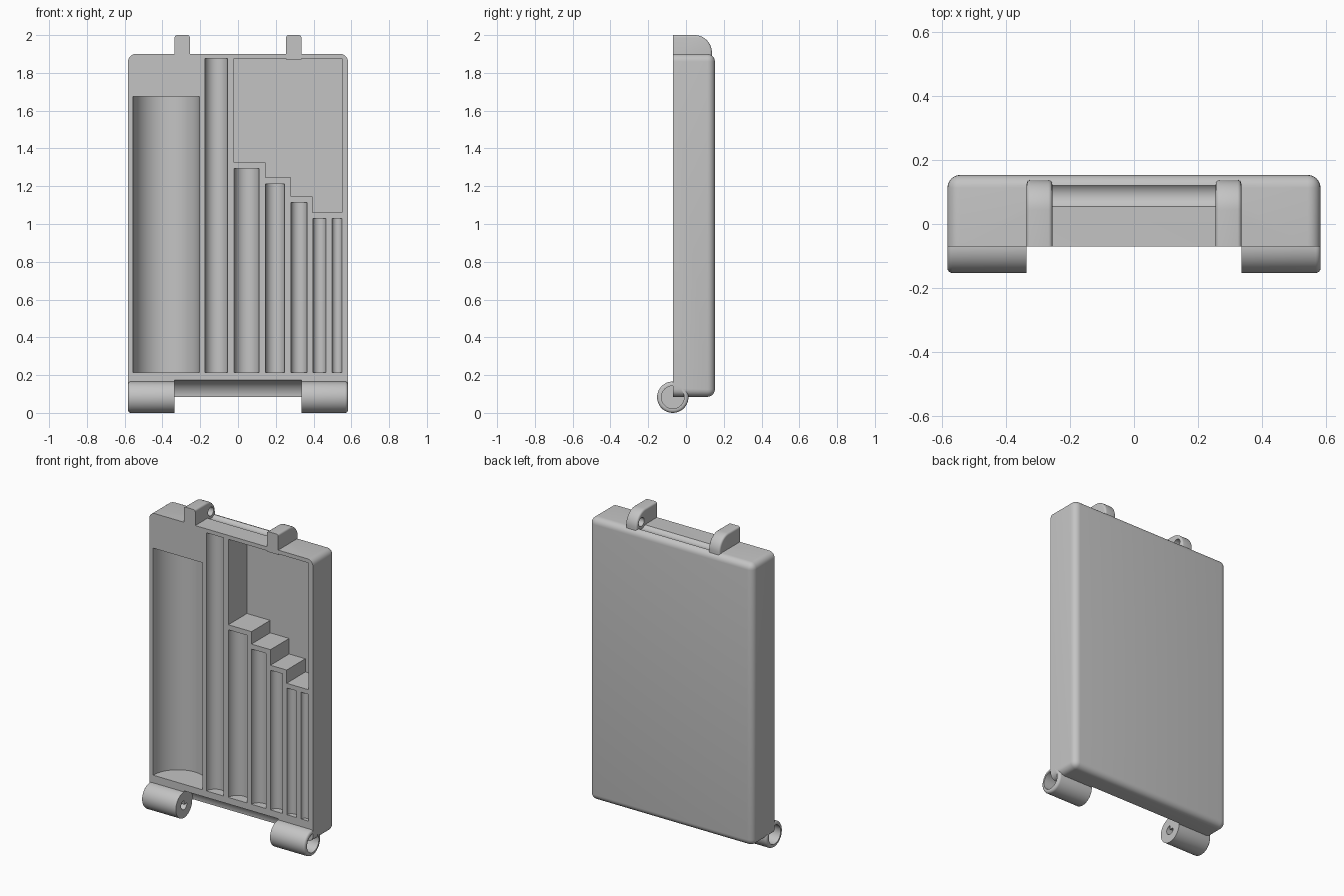
import bpy, bmesh, math
from mathutils import Matrix, Vector

if "Cube" in bpy.data.objects:
    bpy.data.objects.remove(bpy.data.objects["Cube"])

FRONT, BACK, HALF = -0.07, 0.153, 0.582      # case depth limits and half width
BOTTOM, TOP = 0.085, 1.9
HINGE = (FRONT, 0.083)                       # hinge axis (y, z)
PIN = (0.088, 1.93)                          # latch pin axis (y, z)

grey = bpy.data.materials.new("plain grey")
grey.diffuse_color = (0.55, 0.55, 0.55, 1)
grey.use_nodes = True
grey.node_tree.nodes["Principled BSDF"].inputs["Base Color"].default_value = grey.diffuse_color


def finish(bm, name):
    bmesh.ops.recalc_face_normals(bm, faces=bm.faces[:])
    mesh = bpy.data.meshes.new(name)
    bm.to_mesh(mesh)
    bm.free()
    mesh.materials.append(grey)
    ob = bpy.data.objects.new(name, mesh)
    bpy.context.collection.objects.link(ob)
    return ob


def prism(name, points, axis, a, b, bevel=0, rule=None, segments=6):
    """Extrude a 2D outline along x (points are y,z) or y (points are x,z)."""
    bm = bmesh.new()
    put = (lambda p: (a, p[0], p[1])) if axis == 'x' else (lambda p: (p[0], a, p[1]))
    face = bm.faces.new([bm.verts.new(put(p)) for p in points])
    res = bmesh.ops.extrude_face_region(bm, geom=[face])
    move = Vector((b - a, 0, 0)) if axis == 'x' else Vector((0, b - a, 0))
    bmesh.ops.translate(bm, vec=move, verts=[g for g in res["geom"] if isinstance(g, bmesh.types.BMVert)])
    bmesh.ops.recalc_face_normals(bm, faces=bm.faces[:])
    if bevel:
        bmesh.ops.bevel(bm, geom=[e for e in bm.edges if rule(e)], offset=bevel,
                        segments=segments, profile=0.5, affect='EDGES', clamp_overlap=True)
    return finish(bm, name)


def rod(name, axis, centre, r, a, b, sides=64):
    """Cylinder along x (centre is y,z) or z (centre is x,y)."""
    bm = bmesh.new()
    bmesh.ops.create_cone(bm, cap_ends=True, segments=sides, radius1=r, radius2=r, depth=b - a)
    mid = (a + b) / 2
    if axis == 'x':
        m = Matrix.Translation((mid, *centre)) @ Matrix.Rotation(math.pi / 2, 4, 'Y')
    else:
        m = Matrix.Translation((*centre, mid))
    bm.transform(m)
    return finish(bm, name)


def cut(target, cutter):
    mod = target.modifiers.new("cut", 'BOOLEAN')
    mod.operation, mod.solver, mod.object = 'DIFFERENCE', 'EXACT', cutter
    bpy.context.view_layer.objects.active = target
    bpy.ops.object.modifier_apply(modifier=mod.name)
    bpy.data.objects.remove(cutter)


# Case: every edge rounded except the open front rim
case = prism("case", [(-HALF, BOTTOM), (HALF, BOTTOM), (HALF, TOP), (-HALF, TOP)], 'y', FRONT, BACK,
             0.04, lambda e: max(v.co.y for v in e.verts) > 0)

# Round-bottomed slots: left edge, right edge, top
for x0, x1, top in [(-0.555, -0.205, 1.675), (-0.175, -0.055, 1.875), (-0.02, 0.112, 1.293),
                    (0.145, 0.247, 1.213), (0.28, 0.365, 1.113), (0.396, 0.465, 1.03),
                    (0.498, 0.55, 1.03)]:
    cut(case, rod("slot_cutter", 'z', ((x0 + x1) / 2, FRONT), (x1 - x0) / 2, 0.215, top))

# Stepped deep pocket
steps = [(-0.02, 1.875), (-0.02, 1.325), (0.145, 1.325), (0.145, 1.245), (0.28, 1.245),
         (0.28, 1.145), (0.395, 1.145), (0.395, 1.06), (0.55, 1.06), (0.55, 1.875)]
cut(case, prism("pocket_cutter", steps, 'y', FRONT - 0.1, 0.12))

# Hinge clearance and latch groove
cut(case, rod("bore_cutter", 'x', HINGE, 0.066, -0.7, 0.7))
cut(case, rod("clearance_cutter", 'x', HINGE, 0.09, -0.335, 0.335))
cut(case, rod("groove_cutter", 'x', PIN, 0.045, -0.256, 0.256))

parts = [case]
for side, word in ((-1, "left"), (1, "right")):
    # Hinge barrel with a wide counterbore outside and a pin hole through
    a, b = sorted((side * 0.335, side * HALF))
    ring = [(HINGE[0] + 0.083 * math.cos(t * math.tau / 64),
             HINGE[1] + 0.083 * math.sin(t * math.tau / 64)) for t in range(64)]
    barrel = prism("hinge_barrel_" + word, ring, 'x', a, b, 0.015,
                   lambda e: all(abs(v.co.x) > 0.5 for v in e.verts), 4)
    a, b = sorted((side * 0.38, side * 0.7))
    cut(barrel, rod("counterbore_cutter", 'x', HINGE, 0.06, a, b))
    a, b = sorted((side * 0.3, side * 0.5))
    cut(barrel, rod("pin_cutter", 'x', HINGE, 0.03, a, b, 32))

    # Latch tab with a rounded back shoulder and a blind pin hole inside
    a, b = sorted((side * 0.255, side * 0.335))
    arc = [(0.045 + 0.092 * math.sin(t * math.pi / 24), 1.908 + 0.092 * math.cos(t * math.pi / 24))
           for t in range(13)]
    tab = prism("latch_tab_" + word, [(FRONT, 1.87), (FRONT, 2.0)] + arc + [(arc[-1][0], 1.87)], 'x', a, b,
                0.012, lambda e: abs(e.verts[0].co.x - e.verts[1].co.x) < 1e-5
                and max(v.co.z for v in e.verts) > 1.9 and max(v.co.y for v in e.verts) > 0, 4)
    a, b = sorted((side * 0.2, side * 0.295))
    cut(tab, rod("latch_hole_cutter", 'x', PIN, 0.028, a, b, 32))
    parts += [barrel, tab]

# Smooth curved faces, keep corners crisp
for ob in parts:
    bpy.ops.object.select_all(action='DESELECT')
    ob.select_set(True)
    bpy.context.view_layer.objects.active = ob
    bpy.ops.object.shade_smooth_by_angle(angle=math.radians(30))
